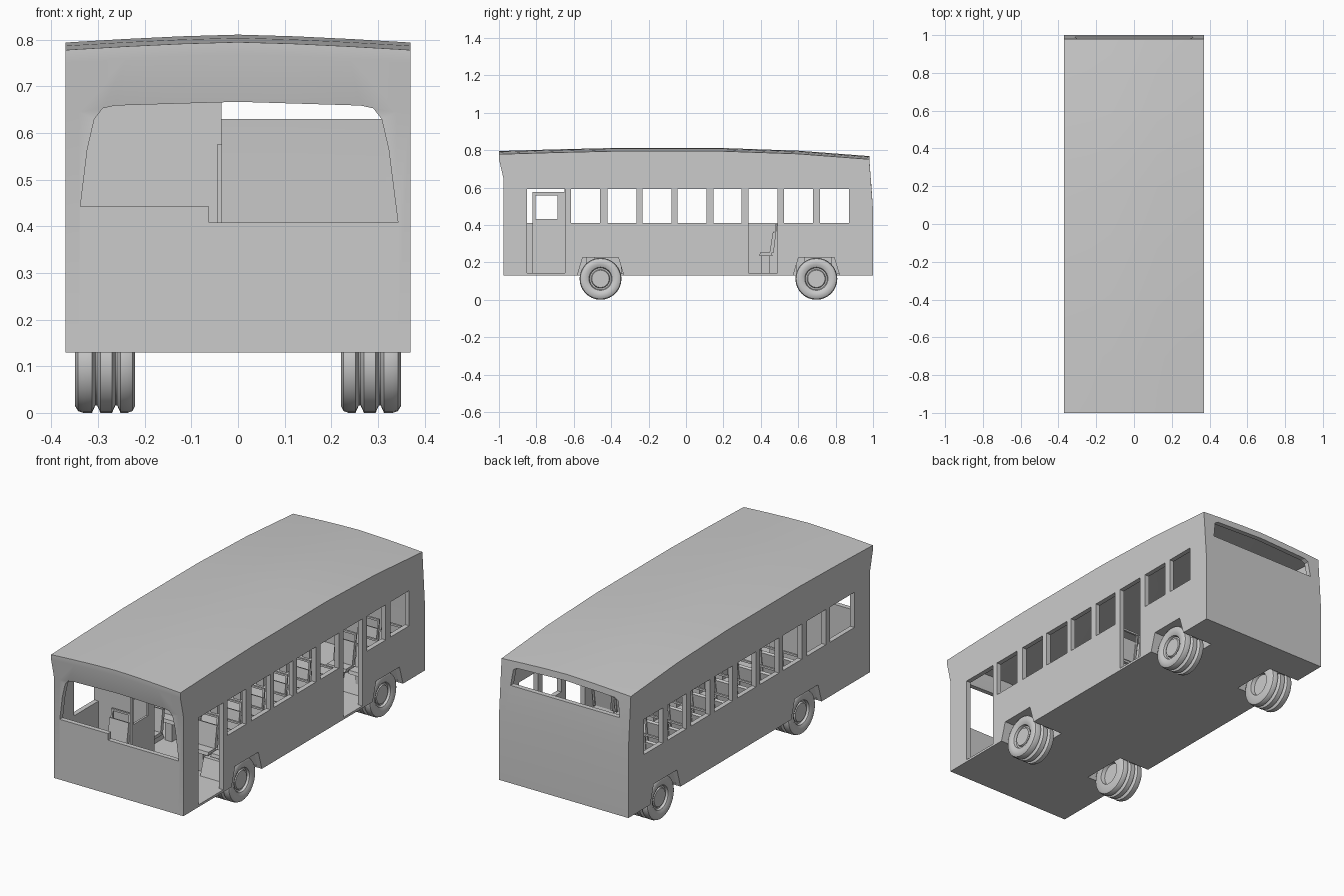
import bpy, bmesh, math
from mathutils import Matrix, Vector

if "Cube" in bpy.data.objects:
    bpy.data.objects.remove(bpy.data.objects["Cube"])


def finish(name, bm, smooth=None):
    bmesh.ops.recalc_face_normals(bm, faces=bm.faces)
    me = bpy.data.meshes.new(name)
    bm.to_mesh(me)
    bm.free()
    ob = bpy.data.objects.new(name, me)
    bpy.context.collection.objects.link(ob)
    if smooth:
        smooth_object(ob, smooth)
    return ob


def smooth_object(ob, angle):
    bpy.ops.object.select_all(action='DESELECT')
    bpy.context.view_layer.objects.active = ob
    ob.select_set(True)
    bpy.ops.object.shade_smooth_by_angle(angle=math.radians(angle))


def add_prism(bm, pts, axis, a, b):
    # outline is (y, z) for axis x, or (x, z) for axis y
    put = (lambda p, t: (t, p[0], p[1])) if axis == 'x' else (lambda p, t: (p[0], t, p[1]))
    lo = [bm.verts.new(put(p, a)) for p in pts]
    hi = [bm.verts.new(put(p, b)) for p in pts]
    bm.faces.new(lo)
    bm.faces.new(hi[::-1])
    for i in range(len(pts)):
        j = (i + 1) % len(pts)
        bm.faces.new((lo[i], lo[j], hi[j], hi[i]))


def prism(name, pts, axis, a, b):
    bm = bmesh.new()
    add_prism(bm, pts, axis, a, b)
    return finish(name, bm)


def rect(u0, u1, z0, z1):
    return [(u0, z0), (u1, z0), (u1, z1), (u0, z1)]


def cut(target, cutter):
    m = target.modifiers.new("cut", 'BOOLEAN')
    m.operation, m.object, m.solver = 'DIFFERENCE', cutter, 'EXACT'
    bpy.context.view_layer.objects.active = target
    bpy.ops.object.modifier_apply(modifier=m.name)
    bpy.data.objects.remove(cutter)


# side profile (y, z, follows roof crown)
PROFILE = [(-.975, .13, 0), (-.975, .645, 0), (-1, .768, 1), (-1, .795, 1), (-.7, .804, 1),
           (-.4, .811, 1), (.2, .811, 1), (.6, .797, 1), (.98, .768, 1), (1, .48, 0), (1, .13, 0)]


def hull(name, wall=0, floor=0, roof=0):
    half = .37 - wall
    xs = [half * t for t in (-1, -.92, -.65, -.33, 0, .33, .65, .92, 1)]
    bm = bmesh.new()
    rows = []
    for x in xs:
        drop = .017 * abs(x / .37) ** 1.4
        rows.append([bm.verts.new((x, y - math.copysign(wall, y),
                                   z + (floor if z < .2 else 0) - (drop + roof) * crown))
                     for y, z, crown in PROFILE])
    n = len(PROFILE)
    for r, s in zip(rows, rows[1:]):
        for i in range(n):
            j = (i + 1) % n
            bm.faces.new((r[i], r[j], s[j], s[i]))
    bm.faces.new(rows[0])
    bm.faces.new(rows[-1][::-1])
    return finish(name, bm)


# hollow body shell
body = hull("bus_body")
cut(body, hull("cavity", .025, .01, .02))

# side windows and doors
windows = [(-.62 + .191 * i, -.464 + .191 * i) for i in range(8)]
bm = bmesh.new()
windows = [(-.616, -.461), (-.419, -.264), (-.232, -.077), (-.045, .109),
           (.147, .296), (.333, .488), (.525, .68), (.717, .872)]
front_bay, rear_bay = (-.85, -.648), windows[5]
for side in (-1, 1):
    for bay in windows + [front_bay]:
        low = .142 if side > 0 and bay in (front_bay, rear_bay) else .41
        add_prism(bm, rect(*bay, low, .592), 'x', side * .3, side * .45)
cut(body, finish("side_openings", bm))

# windscreen and rear window
screen = [(-.338, .442), (-.062, .442), (-.062, .408), (.343, .408), (.323, .565), (.308, .63),
          (.29, .653), (.263, .659), (0, .667), (-.263, .659), (-.29, .653), (-.308, .63), (-.323, .565)]
cut(body, prism("screen_opening", screen, 'y', -1.1, -.9))
rear = [(-.312, .63), (.312, .63), (.3, .712), (.28, .724), (0, .735), (-.28, .724), (-.3, .712)]
cut(body, prism("rear_opening", rear, 'y', .9, 1.1))

# wheel arches
AXLES = (-.457, .697)


def arch(yc, low):
    return [(yc - .127, low), (yc - .095, .227), (yc + .095, .227), (yc + .127, low)]


bm = bmesh.new()
for yc in AXLES:
    for side in (-1, 1):
        add_prism(bm, arch(yc, .12), 'x', side * .19, side * .45)
cut(body, finish("arch_openings", bm))
smooth_object(body, 20)

# wheel well housings
for yc in AXLES:
    for side in (-1, 1):
        bm = bmesh.new()
        ins, out = [[bm.verts.new((side * x, y, z)) for y, z in arch(yc, .13)] for x in (.19, .369)]
        bm.faces.new(ins)
        for i in range(3):
            bm.faces.new((ins[i], ins[i + 1], out[i + 1], out[i]))
        finish("wheel_well", bm)

# wheels: turned profile (radius, x)
TYRE = [(0, .338), (.046, .338), (.05, .33), (.058, .33), (.062, .342), (.078, .35), (.098, .349),
        (.108, .343), (.112, .332), (.112, .313), (.096, .306), (.096, .302), (.112, .295),
        (.112, .27), (.096, .263), (.096, .259), (.112, .252), (.112, .237), (.108, .226),
        (.098, .221), (.06, .221), (.055, .24), (0, .24)]
for yc in AXLES:
    for side in (-1, 1):
        bm = bmesh.new()
        vs = [bm.verts.new((side * x, 0, r)) for r, x in TYRE]
        es = [bm.edges.new(p) for p in zip(vs, vs[1:])]
        bmesh.ops.spin(bm, geom=vs + es, cent=(0, 0, 0), axis=(1, 0, 0),
                       angle=math.tau, steps=32, use_merge=True)
        bmesh.ops.remove_doubles(bm, verts=bm.verts, dist=1e-5)
        bmesh.ops.translate(bm, verts=bm.verts, vec=(0, yc, .112))
        finish("wheel", bm, 35)

# driver cab partition and cab door
prism("cab_partition", rect(-.346, -.035, .139, .775), 'y', -.65, -.635)
door = prism("cab_door", rect(-.82, -.65, .139, .575), 'x', -.045, -.034)
cut(door, prism("door_pane", rect(-.805, -.688, .432, .558), 'x', -.1, .1))


# passenger seats
def seat(x, y):
    bm = bmesh.new()
    w = .055
    add_prism(bm, rect(y + .01, y + .055, .139, .235), 'x', x - .02, x + .02)
    add_prism(bm, [(y, .235), (y + .07, .235), (y + .065, .252), (y + .004, .252)], 'x', x - w, x + w)
    add_prism(bm, [(y + .055, .252), (y + .07, .25), (y + .087, .36), (y + .073, .365)], 'x', x - w, x + w)
    for dx in (-w, w - .01):
        add_prism(bm, [(y + .068, .25), (y + .076, .25), (y + .095, .40), (y + .087, .40)],
                  'x', x + dx, x + dx + .01)
    add_prism(bm, rect(y + .086, y + .096, .396, .406), 'x', x - w, x + w)
    finish("seat", bm)


for k in range(-5, 3):
    for x in (-.28, -.155, .155, .28):
        if x < 0 or k != 0:
            seat(x, .392 + .1875 * k)
seat(-.2, -.76)
